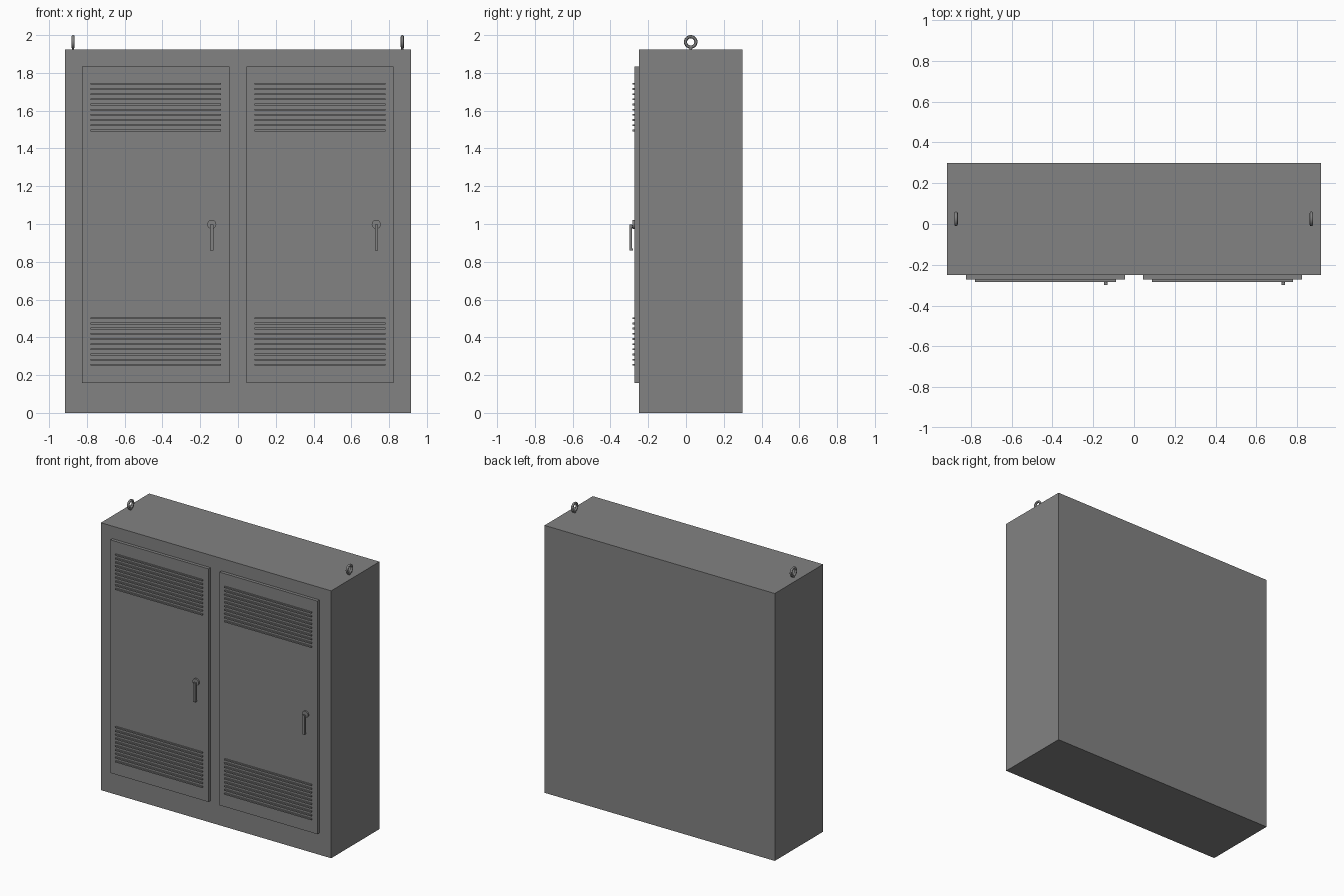
import bpy
from math import pi

if "Cube" in bpy.data.objects:
    bpy.data.objects.remove(bpy.data.objects["Cube"])

# Dark grey paint shared by every part
paint = bpy.data.materials.new("dark_grey")
paint.diffuse_color = (0.225, 0.225, 0.225, 1)
paint.use_nodes = True
paint.node_tree.nodes["Principled BSDF"].inputs["Base Color"].default_value = paint.diffuse_color


def finish(name):
    ob = bpy.context.object
    ob.name = name
    ob.data.materials.append(paint)
    return ob


def box(name, x, y, z):
    """Box from (min, max) ranges on each axis."""
    bpy.ops.mesh.primitive_cube_add(size=1, location=[(a + b) / 2 for a, b in (x, y, z)])
    ob = finish(name)
    ob.scale = [b - a for a, b in (x, y, z)]
    bpy.ops.object.transform_apply(location=False, rotation=False, scale=True)
    return ob


def disc(name, x, z, radius, y0, y1):
    """Cylinder lying along y."""
    bpy.ops.mesh.primitive_cylinder_add(vertices=32, radius=radius, depth=y1 - y0,
                                        location=(x, (y0 + y1) / 2, z), rotation=(pi / 2, 0, 0))
    finish(name)
    bpy.ops.object.shade_smooth_by_angle()


# Cabinet body
box("cabinet_body", (-0.917, 0.917), (-0.25, 0.3), (0, 1.925))

for side, cx, handle_x in (("left", -0.435, -0.139), ("right", 0.434, 0.732)):
    # Door panel
    box(side + "_door", (cx - 0.39, cx + 0.39), (-0.273, -0.245), (0.157, 1.835))

    # Upper and lower louvre banks
    for bank, z0 in (("lower", 0.25), ("upper", 1.491)):
        slat = box(f"{side}_{bank}_louvres", (cx - 0.346, cx + 0.346),
                   (-0.284, -0.27), (z0, z0 + 0.009))
        rows = slat.modifiers.new("rows", 'ARRAY')
        rows.count = 10
        rows.use_relative_offset = False
        rows.use_constant_offset = True
        rows.constant_offset_displace = (0, 0, 0.0274)

    # Handle: round base, spindle, lever with a returned tip
    disc(side + "_handle_base", handle_x, 0.998, 0.024, -0.284, -0.27)
    disc(side + "_handle_spindle", handle_x, 0.988, 0.008, -0.295, -0.28)
    box(side + "_handle_lever", (handle_x - 0.008, handle_x + 0.008), (-0.3, -0.287), (0.86, 0.998))
    box(side + "_handle_tip", (handle_x - 0.008, handle_x + 0.008), (-0.29, -0.281), (0.86, 0.87))

# Lifting eyes on the roof
for side, x in (("left", -0.873), ("right", 0.87)):
    bpy.ops.mesh.primitive_torus_add(major_radius=0.0275, minor_radius=0.0085,
                                     major_segments=32, minor_segments=12,
                                     location=(x, 0.025, 1.964), rotation=(0, pi / 2, 0))
    finish(side + "_lifting_eye")
    bpy.ops.object.shade_smooth_by_angle()
    box(side + "_lifting_eye_foot", (x - 0.006, x + 0.006), (0.019, 0.031), (1.92, 1.933))
